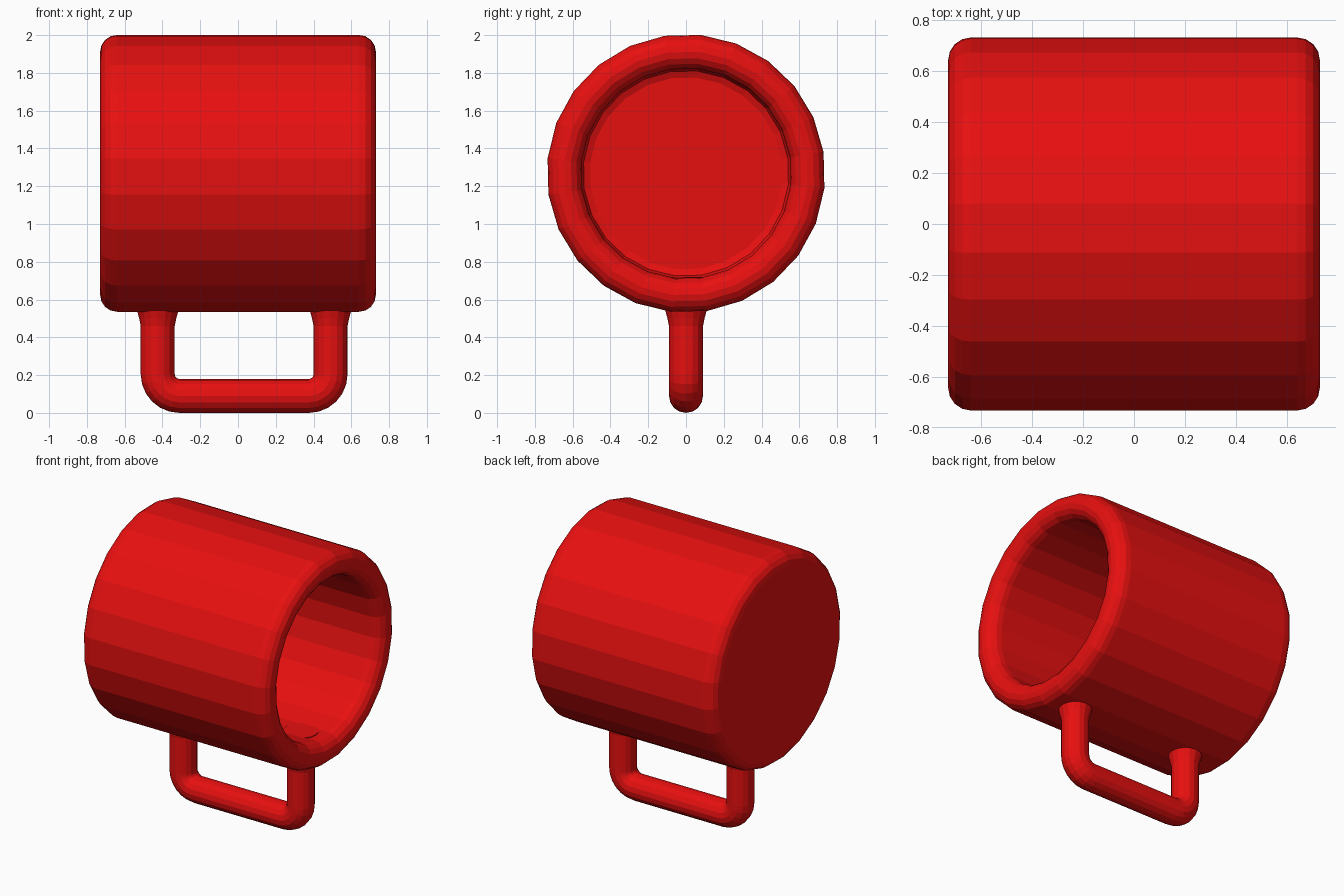
import bpy, bmesh, math
from mathutils import Vector

if "Cube" in bpy.data.objects:
    bpy.data.objects.remove(bpy.data.objects["Cube"])

red = bpy.data.materials.new("red")
red.diffuse_color = (0.8, 0.005, 0.005, 1)
red.use_nodes = True
red.node_tree.nodes["Principled BSDF"].inputs["Base Color"].default_value = red.diffuse_color


def finish(name, bm):
    bmesh.ops.recalc_face_normals(bm, faces=bm.faces)
    me = bpy.data.meshes.new(name)
    bm.to_mesh(me)
    bm.free()
    me.materials.append(red)
    ob = bpy.data.objects.new(name, me)
    bpy.context.collection.objects.link(ob)
    return ob


def skin(bm, rings):
    """Bridge successive vertex rings and cap both ends."""
    vs = [[bm.verts.new(p) for p in ring] for ring in rings]
    n = len(vs[0])
    for a, b in zip(vs, vs[1:]):
        for i in range(n):
            j = (i + 1) % n
            bm.faces.new((a[i], a[j], b[j], b[i]))
    bm.faces.new(vs[0])
    bm.faces.new(vs[-1])


def arc(cx, cy, r, a0, a1, steps):
    return [(cx + r * math.cos(math.radians(a0 + (a1 - a0) * k / steps)),
             cy + r * math.sin(math.radians(a0 + (a1 - a0) * k / steps)))
            for k in range(steps + 1)]


# Cup lying on its side: (x, radius) profile turned about the x axis
R, CZ, SIDES = 0.737, 1.268, 24
profile = arc(-0.64, R - 0.09, 0.09, 180, 90, 4)       # rounded base edge
profile += arc(0.64, R - 0.09, 0.09, 90, -90, 8)       # full-round rim
profile += [(-0.50, 0.557), (-0.535, 0.545), (-0.55, 0.51)]  # inner wall to floor
rings = []
for x, r in profile:
    ring = []
    for k in range(SIDES):
        a = math.radians(6.2 + 360 * k / SIDES)
        ring.append((x, r * math.sin(a), CZ + r * math.cos(a)))
    rings.append(ring)
bm = bmesh.new()
skin(bm, rings)
finish("cup", bm)

# Handle: round tube swept along a U, flaring where it meets the cup
T, XL, XR, B = 0.09, -0.425, 0.49, 0.115
path = [(XL, 0.72, 0.115), (XL, 0.55, 0.112), (XL, 0.50, 0.098), (XL, 0.46, T)]
path += [(x, z, T) for x, z in arc(XL + B, T + B, B, 180, 270, 6)]
path += [(x, z, T) for x, z in arc(XR - B, T + B, B, 270, 360, 6)]
path += [(XR, 0.46, T), (XR, 0.50, 0.098), (XR, 0.55, 0.112), (XR, 0.72, 0.115)]
rings = []
for i, (x, z, r) in enumerate(path):
    p, q = path[max(i - 1, 0)], path[min(i + 1, len(path) - 1)]
    t = Vector((q[0] - p[0], 0, q[1] - p[1])).normalized()
    side = Vector((-t.z, 0, t.x))
    rings.append([Vector((x, 0, z)) + r * (math.cos(a) * side + Vector((0, math.sin(a), 0)))
                  for a in (2 * math.pi * k / 16 for k in range(16))])
bm = bmesh.new()
skin(bm, rings)
finish("handle", bm)
